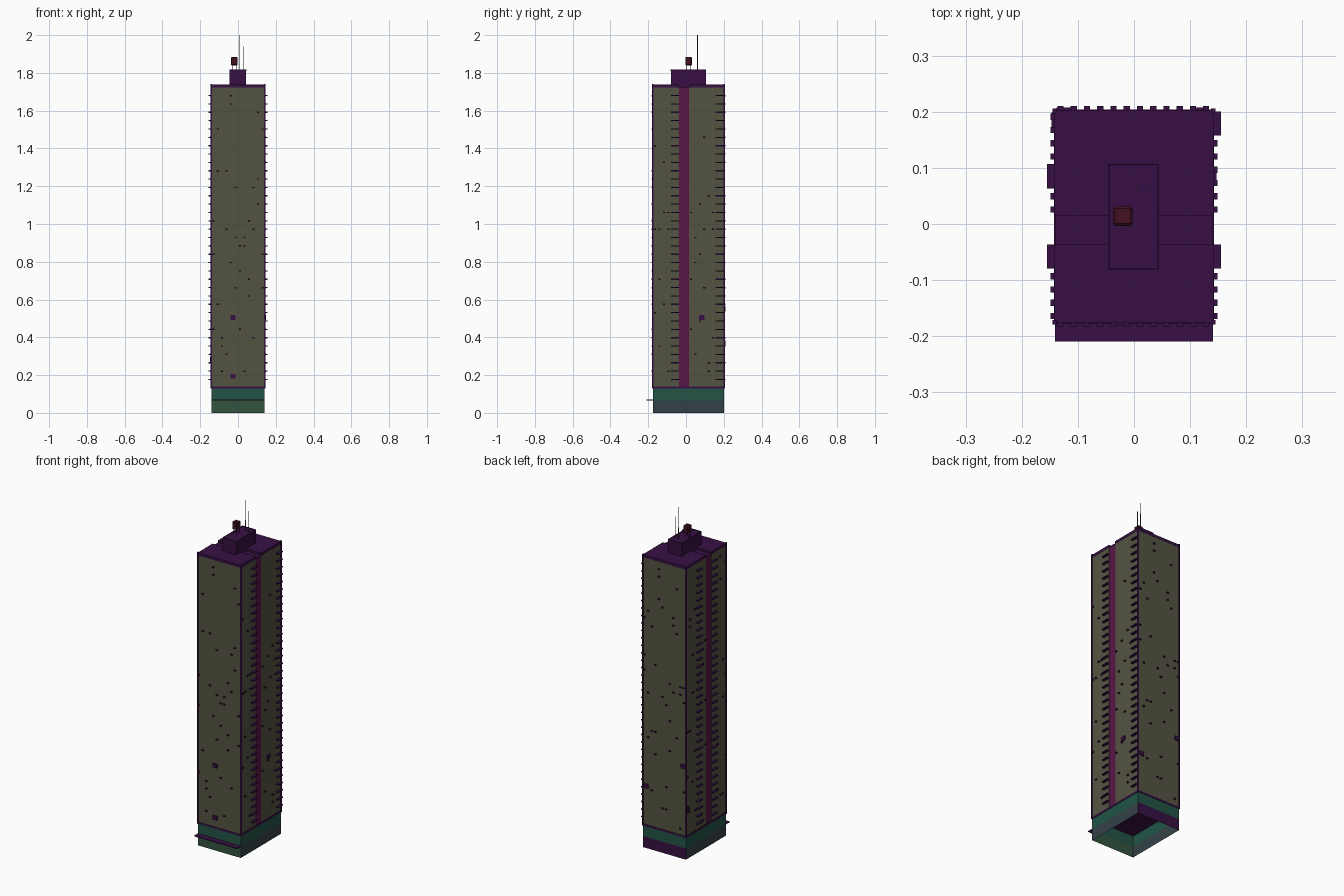
import bpy, bmesh, random
from mathutils import Matrix, Vector

if "Cube" in bpy.data.objects:
    bpy.data.objects.remove(bpy.data.objects["Cube"])

random.seed(4)
X, Y0, Y1 = 0.141, -0.175, 0.202      # tower footprint
Z0, ZR, ZT = 0.13, 1.722, 1.738       # podium top, strip roof, wing roof
G0, G1 = -0.036, 0.015                # service strip between the wings
FLOOR0, STEP, FLOORS, PITCH = 0.177, 0.0442, 35, 0.0236


def mat(name, r, g, b):
    m = bpy.data.materials.new(name)
    m.diffuse_color = (r, g, b, 1)
    m.use_nodes = True
    m.node_tree.nodes["Principled BSDF"].inputs["Base Color"].default_value = m.diffuse_color
    return m


FACADE = mat("facade", 0.088, 0.088, 0.055)
PURPLE = mat("purple", 0.038, 0.005, 0.057)
PINK = mat("pink", 0.095, 0.008, 0.062)
TEAL = mat("teal", 0.016, 0.088, 0.062)
GREEN = mat("green", 0.034, 0.088, 0.05)
GREY = mat("blue_grey", 0.034, 0.053, 0.064)
TANK = mat("tank_red", 0.055, 0.006, 0.015)


def finish(name, bm, m):
    me = bpy.data.meshes.new(name)
    bm.to_mesh(me)
    bm.free()
    ob = bpy.data.objects.new(name, me)
    bpy.context.collection.objects.link(ob)
    me.materials.append(m)
    return ob


def boxes(name, m, items):
    """Each item is (x0, x1, y0, y1, z0, z1)."""
    bm = bmesh.new()
    for x0, x1, y0, y1, z0, z1 in items:
        c = Vector((x0 + x1, y0 + y1, z0 + z1)) / 2
        s = Matrix.Diagonal((x1 - x0, y1 - y0, z1 - z0, 1))
        bmesh.ops.create_cube(bm, size=1, matrix=Matrix.Translation(c) @ s)
    return finish(name, bm, m)


def rods(name, m, items, seg=6):
    """Each item is (x, y, z0, z1, bottom radius, top radius)."""
    bm = bmesh.new()
    for x, y, z0, z1, r0, r1 in items:
        bmesh.ops.create_cone(bm, cap_ends=True, segments=seg, radius1=r0, radius2=r1, depth=z1 - z0,
                              matrix=Matrix.Translation((x, y, (z0 + z1) / 2)))
    return finish(name, bm, m)


def frame(x0, x1, y0, y1, z0, z1, t):
    """Four bars forming a rectangular ring."""
    return [(x0, x1, y0, y0 + t, z0, z1), (x0, x1, y1 - t, y1, z0, z1),
            (x0, x0 + t, y0 + t, y1 - t, z0, z1), (x1 - t, x1, y0 + t, y1 - t, z0, z1)]


def walls(name, m, segments, z0, z1):
    """Single-sheet upright walls from (xa, ya, xb, yb)."""
    bm = bmesh.new()
    for xa, ya, xb, yb in segments:
        bm.faces.new([bm.verts.new(p) for p in
                      ((xa, ya, z0), (xb, yb, z0), (xb, yb, z1), (xa, ya, z1))])
    return finish(name, bm, m)


def on_face(face, u, z, w, h, d):
    """Box of width w, height h, depth d centred at u, z on a facade."""
    a, b, c, e = u - w / 2, u + w / 2, z - h / 2, z + h / 2
    return {"front": (a, b, Y0 - d, Y0, c, e), "back": (a, b, Y1, Y1 + d, c, e),
            "right": (X, X + d, a, b, c, e), "left": (-X - d, -X, a, b, c, e)}[face]


# Podium: open-bottomed shop walls with a band above
front, back = (-X, Y0, X, Y0), (X, Y1, -X, Y1)
sides = [(X, Y0, X, Y1), (-X, Y1, -X, Y0)]
walls("podium_front", GREEN, [front], 0, 0.066)
walls("podium_back", PURPLE, [back], 0, 0.066)
walls("podium_sides", GREY, sides, 0, 0.066)
walls("podium_band", TEAL, [front, back] + sides, 0.066, Z0)
boxes("entrance_canopy", PURPLE, [(-X, X, -0.209, Y0, 0.066, 0.071)])

# Tower wings, service strip and base trim
wings = [(Y0, G0), (G1, Y1)]
boxes("tower_wings", FACADE, [(-X, X, a, b, Z0, ZR) for a, b in wings])
boxes("service_strip", PINK, [(-X + 0.001, X - 0.001, G0, G1, Z0, ZR)])
boxes("base_trim", PURPLE, [(-X - 0.002, X + 0.002, Y0 - 0.002, Y1 + 0.002, Z0 - 0.001, Z0 + 0.01)])

# Roof: a slab on each wing, a lower one over the strip
boxes("wing_roofs", PURPLE, [(-X - 0.001, X + 0.001, a - 0.001 * (a == Y0), b + 0.001 * (b == Y1),
                              ZR, ZT) for a, b in wings])
boxes("strip_roof", PURPLE, [(-X, X, G0, G1, ZR, ZR + 0.004)])

# Corner posts
boxes("corner_posts", PURPLE, [(sx * X - 0.004, sx * X + 0.004, y - 0.004, y + 0.004, Z0, ZT + 0.003)
                               for sx in (-1, 1) for y in (Y0, Y1)])

# Stacked balconies on both long sides
levels = [FLOOR0 + STEP * i for i in range(FLOORS)]
stacks = [("right", -0.058), ("right", 0.179), ("left", -0.058), ("left", 0.085)]
boxes("balconies", PURPLE, [on_face(f, u, z, 0.043, 0.006, 0.014) for f, u in stacks for z in levels])

# Scattered air conditioners on a floor-and-bay grid
bays = [-0.131 + PITCH * i for i in range(12)]
side_bays = [0.026 + PITCH * i for i in range(8)] + [-0.093 - PITCH * i for i in range(4)]
units = []
for f, cols in (("front", bays), ("back", bays), ("right", side_bays), ("left", side_bays)):
    for u in cols:
        if any(f == s and abs(u - v) < 0.028 for s, v in stacks):
            continue
        units += [on_face(f, u, z, 0.011, 0.007, 0.008) for z in random.sample(levels, 3)]
boxes("air_conditioners", PURPLE, units)

# Projecting window boxes
boxes("window_boxes", PURPLE, [on_face(f, u, z, 0.028, 0.024, 0.006) for f, u, z in (
    ("front", -0.027, 0.505), ("front", -0.027, 0.195), ("right", 0.083, 0.505),
    ("back", 0.118, 0.37), ("back", -0.124, 0.55), ("left", 0.185, 0.285))])

# Penthouse with rim
boxes("penthouse", PURPLE, [(-0.045, 0.043, -0.08, 0.106, ZR, 1.813)])
boxes("penthouse_rim", PURPLE, frame(-0.046, 0.044, -0.081, 0.107, 1.809, 1.817, 0.002))

# Water tank with chamfered edges on thin legs
tx, ty = -0.02, 0.014
tank = boxes("water_tank", TANK, [(tx - 0.0175, tx + 0.0175, ty - 0.0175, ty + 0.0175, 1.84, 1.885)])
bevel = tank.modifiers.new("chamfer", "BEVEL")
bevel.width, bevel.segments = 0.004, 1
rods("tank_legs", PURPLE, [(tx + a, ty + b, 1.81, 1.842, 0.0015, 0.0015)
                           for a in (-0.011, 0.011) for b in (-0.011, 0.011)])

# Antennas
rods("antennas", FACADE, [(0.006, 0.061, 1.81, 2.0, 0.002, 0.0015),
                          (0.027, 0.061, 1.81, 1.94, 0.002, 0.0015)])
